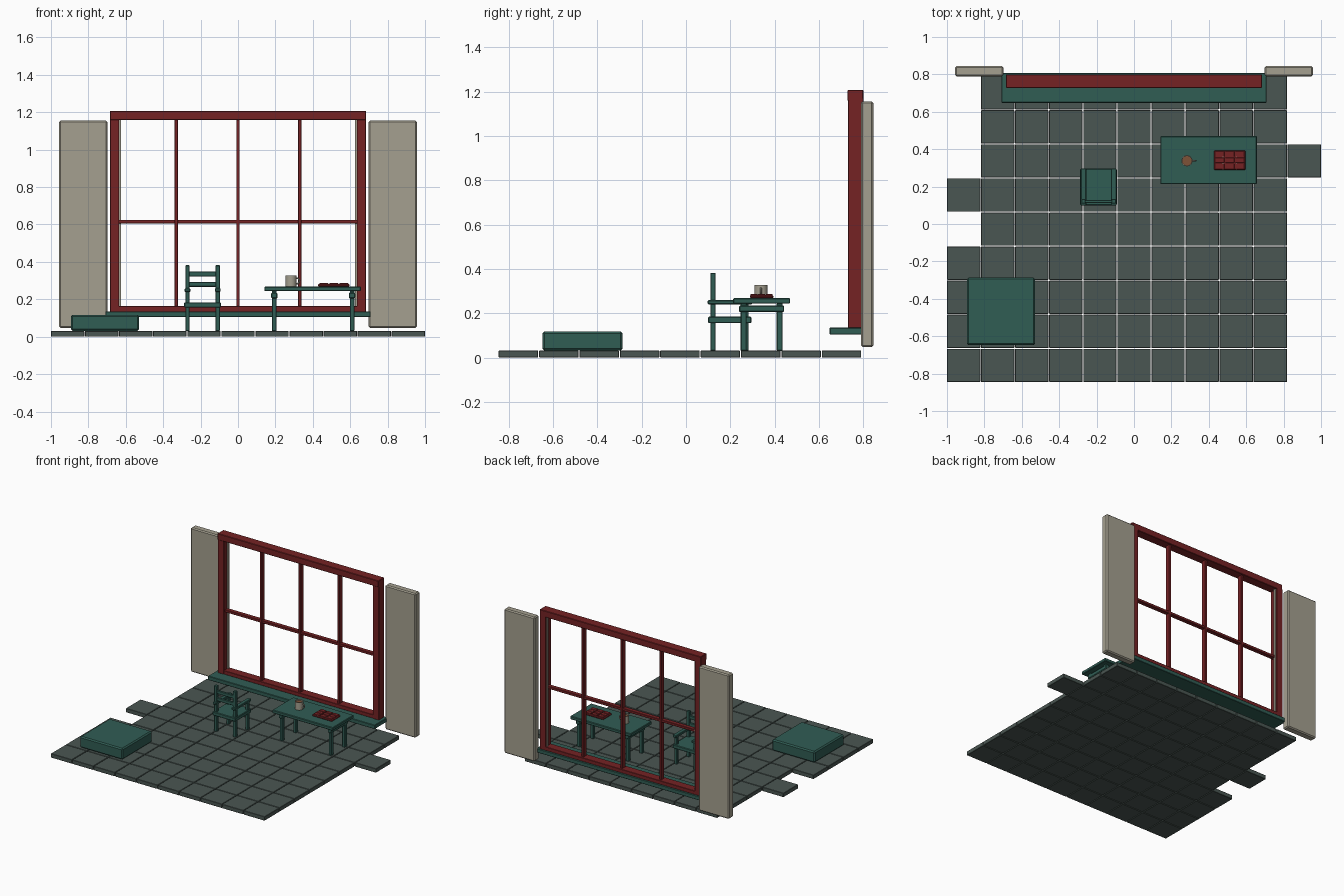
import bpy, bmesh, math
from mathutils import Vector

if "Cube" in bpy.data.objects:
    bpy.data.objects.remove(bpy.data.objects["Cube"])


def material(name, rgb):
    def lin(c):
        c /= 255
        return c / 12.92 if c <= 0.04045 else ((c + 0.055) / 1.055) ** 2.4
    m = bpy.data.materials.new(name)
    m.diffuse_color = (*[lin(c) for c in rgb], 1)
    m.use_nodes = True
    m.node_tree.nodes["Principled BSDF"].inputs["Base Color"].default_value = m.diffuse_color
    return m


GREEN = material("deep_green", (48, 93, 84))
SLATE = material("slate_grey", (74, 86, 82))
RED = material("dark_red", (117, 34, 36))
BEIGE = material("warm_beige", (165, 160, 144))
COFFEE = material("coffee_brown", (125, 82, 55))


def finish(name, bm, mat):
    me = bpy.data.meshes.new(name)
    bmesh.ops.recalc_face_normals(bm, faces=bm.faces)
    bm.to_mesh(me)
    bm.free()
    me.materials.append(mat)
    ob = bpy.data.objects.new(name, me)
    bpy.context.collection.objects.link(ob)
    return ob


def boxes(name, mat, spans, bevel=0.002):
    """One object from boxes given as (x0, x1, y0, y1, z0, z1)."""
    bm = bmesh.new()
    for x0, x1, y0, y1, z0, z1 in spans:
        vs = bmesh.ops.create_cube(bm, size=1)["verts"]
        for v in vs:
            v.co = Vector(((x0 + x1) / 2 + v.co.x * (x1 - x0),
                           (y0 + y1) / 2 + v.co.y * (y1 - y0),
                           (z0 + z1) / 2 + v.co.z * (z1 - z0)))
    if bevel:
        bmesh.ops.bevel(bm, geom=bm.edges[:], offset=bevel, segments=1, affect='EDGES')
    return finish(name, bm, mat)


def lathe(name, mat, profile, loc, sides=24):
    """Revolve an (r, z) profile about z."""
    bm = bmesh.new()
    vs = [bm.verts.new((r, 0, z)) for r, z in profile]
    es = [bm.edges.new(p) for p in zip(vs, vs[1:])]
    bmesh.ops.spin(bm, geom=vs + es, cent=(0, 0, 0), axis=(0, 0, 1),
                   angle=math.tau, steps=sides)
    bmesh.ops.remove_doubles(bm, verts=bm.verts, dist=1e-5)
    ob = finish(name, bm, mat)
    ob.location = loc
    for p in ob.data.polygons:
        p.use_smooth = abs(p.normal.z) < 0.5
    return ob


# floor tiles: nine full columns plus stray tiles on both sides
P, W = 0.1822, 0.178
cells = [(c, r) for c in range(1, 10) for r in range(9)]
cells += [(0, r) for r in (0, 1, 2, 3, 5)] + [(10, 6)]
boxes("floor_tiles", SLATE,
      [(-1 + c * P, -1 + c * P + W, -0.845 + r * P, -0.845 + r * P + W, 0, 0.031)
       for c, r in cells], 0.002)

# window
boxes("window_sill", GREEN, [(-0.709, 0.709, 0.648, 0.808, 0.104, 0.135)], 0.003)
boxes("window_header", RED, [(-0.685, 0.685, 0.728, 0.80, 1.158, 1.207)], 0.003)
boxes("window_bottom_rail", RED, [(-0.64, 0.64, 0.735, 0.80, 0.134, 0.163)])
boxes("window_jambs", RED, [(-0.685, -0.635, 0.732, 0.80, 0.134, 1.17),
                            (0.635, 0.685, 0.732, 0.80, 0.134, 1.17)])
boxes("window_edge_strips", BEIGE, [(-0.637, -0.626, 0.775, 0.79, 0.16, 1.16),
                                    (0.626, 0.637, 0.775, 0.79, 0.16, 1.16)], 0)
boxes("window_mullions", RED, [(x - 0.009, x + 0.009, 0.748, 0.785, 0.155, 1.165)
                               for x in (-0.33, 0, 0.33)])
boxes("window_crossbar", RED, [(-0.637, 0.637, 0.75, 0.783, 0.606, 0.625)])
for s, side in ((-1, "left"), (1, "right")):
    a, b = sorted((s * 0.698, s * 0.956))
    boxes(side + "_shutter", BEIGE, [(a, b, 0.789, 0.845, 0.047, 1.156)], 0.008)

# floor cushion
boxes("floor_cushion", GREEN, [(-0.893, -0.529, -0.648, -0.286, 0.031, 0.117)], 0.009)

# chair, its back towards the viewer
XS = (-0.27, -0.109)
boxes("chair_seat", GREEN, [(-0.288, -0.092, 0.10, 0.296, 0.155, 0.184)], 0.004)
boxes("chair_back_posts", GREEN, [(x - 0.012, x + 0.012, 0.11, 0.134, 0.03, 0.382)
                                  for x in XS], 0.003)
boxes("chair_front_legs", GREEN, [(x - 0.012, x + 0.012, 0.258, 0.282, 0.03, 0.245)
                                  for x in XS], 0.003)
boxes("chair_arms", GREEN, [(x - 0.015, x + 0.015, 0.098, 0.298, 0.24, 0.259)
                            for x in XS], 0.003)
boxes("chair_slats", GREEN, [(XS[0], XS[1], 0.113, 0.129, z - 0.013, z + 0.013)
                             for z in (0.28, 0.335)], 0.003)

# table with an end rail under each side
TX = (0.194, 0.61)
boxes("table_top", GREEN, [(0.141, 0.657, 0.213, 0.47, 0.243, 0.268)], 0.004)
boxes("table_legs", GREEN, [(x - 0.0125, x + 0.0125, y - 0.0135, y + 0.0135, 0.03, 0.245)
                            for x in TX for y in (0.26, 0.423)], 0.003)
boxes("table_end_rails", GREEN, [(x - 0.017, x + 0.017, 0.24, 0.443, 0.205, 0.235)
                                 for x in TX], 0.004)

# mug with drink and handle
MUG = (0.283, 0.338, 0.267)
lathe("mug", BEIGE, [(0, 0), (0.028, 0), (0.03, 0.003), (0.03, 0.06),
                     (0.025, 0.06), (0.025, 0.045), (0, 0.045)], MUG)
lathe("drink", COFFEE, [(0, 0.046), (0.025, 0.046), (0.025, 0.051), (0, 0.051)], MUG)
bpy.ops.mesh.primitive_torus_add(major_segments=20, minor_segments=8, major_radius=0.015,
                                 minor_radius=0.004, rotation=(math.pi / 2, 0, 0),
                                 location=(MUG[0] + 0.031, MUG[1], MUG[2] + 0.031))
handle = bpy.context.object
handle.name = "mug_handle"
handle.data.materials.append(BEIGE)
bpy.ops.object.shade_smooth()

# red tray with raised blocks and two pale bands
boxes("tray_base", RED, [(0.428, 0.597, 0.288, 0.394, 0.267, 0.282)], 0.005)
boxes("tray_blocks", RED, [(x - 0.024, x + 0.024, y - 0.015, y + 0.015, 0.28, 0.287)
                           for x in (0.459, 0.5125, 0.566) for y in (0.307, 0.341, 0.375)],
      0.002)
boxes("tray_bands", BEIGE, [(x - 0.002, x + 0.002, 0.292, 0.39, 0.281, 0.286)
                            for x in (0.4755, 0.5495)], 0)
